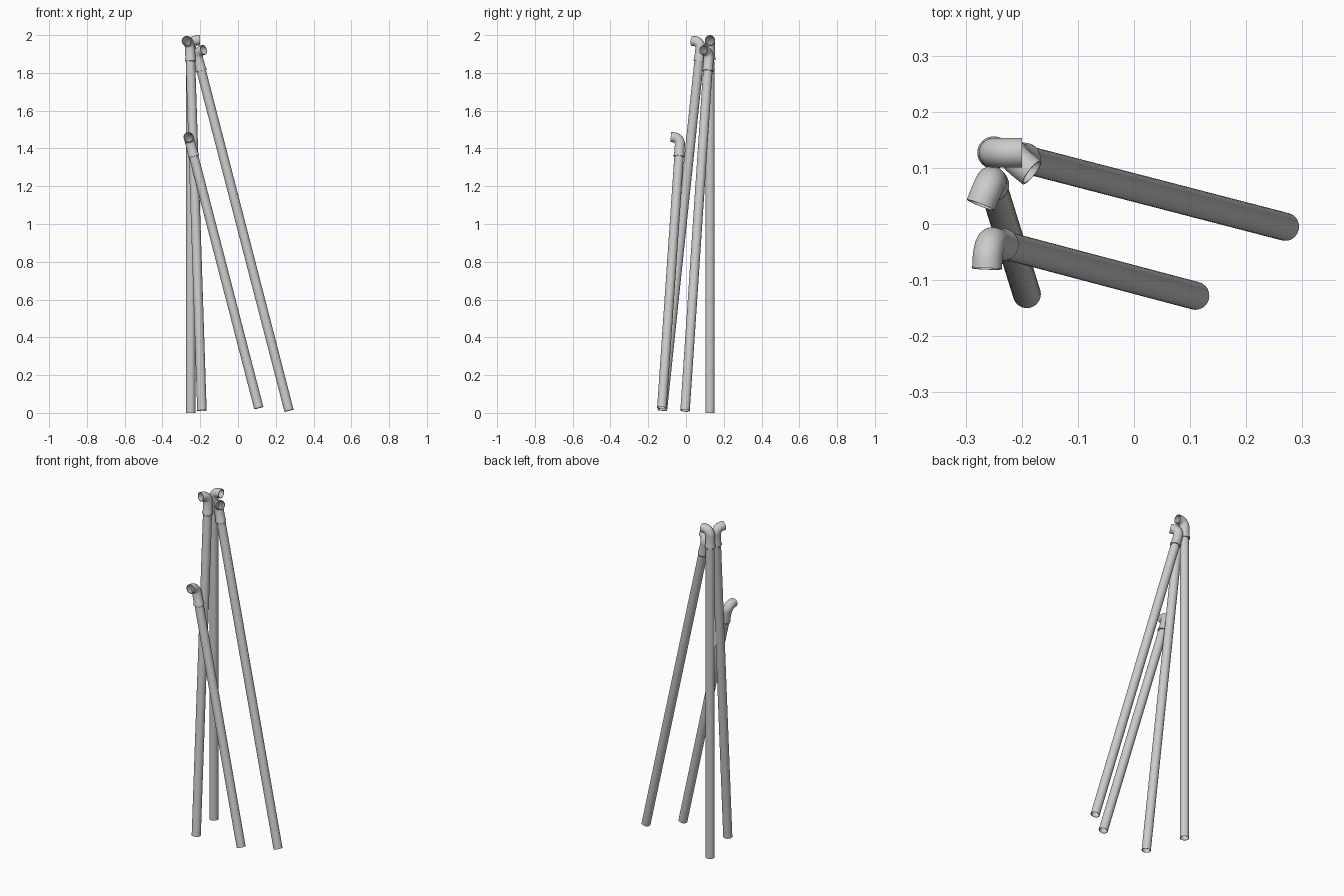
import bpy, bmesh
from math import sin, cos, pi, radians
from mathutils import Vector

if "Cube" in bpy.data.objects:
    bpy.data.objects.remove(bpy.data.objects["Cube"])

SIDES = 32
R = 0.025        # pipe radius
RE = 0.0267      # elbow radius
BEND = 0.036     # bend radius of the elbow centre line
OUT = 0.05       # corner to outlet mouth


def sweep(name, rings, side, closed):
    """Skin rings of (centre, tangent, radius); closed joins last ring to first."""
    bm = bmesh.new()
    loops = []
    for c, t, r in rings:
        n = side.cross(t).normalized()
        loops.append([bm.verts.new(c + r * (cos(a) * side + sin(a) * n))
                      for a in (2 * pi * i / SIDES for i in range(SIDES))])
    pairs = list(zip(loops, loops[1:]))
    if closed:
        pairs.append((loops[-1], loops[0]))
    for a, b in pairs:
        for i in range(SIDES):
            j = (i + 1) % SIDES
            bm.faces.new((a[i], a[j], b[j], b[i]))
    bmesh.ops.recalc_face_normals(bm, faces=bm.faces)
    me = bpy.data.meshes.new(name)
    bm.to_mesh(me)
    bm.free()
    ob = bpy.data.objects.new(name, me)
    bpy.context.collection.objects.link(ob)
    bpy.ops.object.select_all(action='DESELECT')
    ob.select_set(True)
    bpy.context.view_layer.objects.active = ob
    bpy.ops.object.shade_smooth_by_angle(angle=radians(35))


def pole(name, foot, corner, outlet):
    foot, corner, o = Vector(foot), Vector(corner), Vector(outlet)
    u = (corner - foot).normalized()
    o = (o - u * o.dot(u)).normalized()
    side = u.cross(o).normalized()

    # Hollow straight pipe
    top = corner - u * 0.112
    sweep(name + "_pipe", [(foot, u, R), (top, u, R), (top, u, R - 0.003),
                           (foot, u, R - 0.003)], side, True)

    # Elbow: neck groove, collar, bend, open mouth, then back down inside
    def at(d):
        return corner - u * d
    outer = [(at(0.116), u, 0.0225), (at(0.104), u, 0.0225), (at(0.104), u, 0.0292),
             (at(0.094), u, 0.0292), (at(0.085), u, RE)]
    centre = corner - u * BEND + o * BEND
    bend = []
    for k in range(13):
        a = k / 12 * pi / 2
        bend.append((centre - o * BEND * cos(a) + u * BEND * sin(a),
                     u * cos(a) + o * sin(a)))
    mouth = corner + o * OUT
    outer += [(c, t, RE) for c, t in bend] + [(mouth, o, RE)]
    inner = [(mouth, o, 0.0235)] + [(c, t, 0.0235) for c, t in reversed(bend)]
    inner += [(at(0.085), u, 0.0215), (at(0.116), u, 0.0205)]
    sweep(name + "_elbow", outer + inner, side, True)


pole("upright", (-0.25, 0.127, 0), (-0.25, 0.127, 1.973), (1, 0, 0))
pole("left_leaning", (-0.191, -0.125, 0.012), (-0.255, 0.08, 1.965), (-0.36, -0.93, 0))
pole("right_leaning_long", (0.27, -0.005, 0.012), (-0.22, 0.122, 1.91), (0.8, -0.6, 0))
pole("right_leaning_short", (0.11, -0.128, 0.026), (-0.26, -0.03, 1.457), (-0.02, -1, 0))
